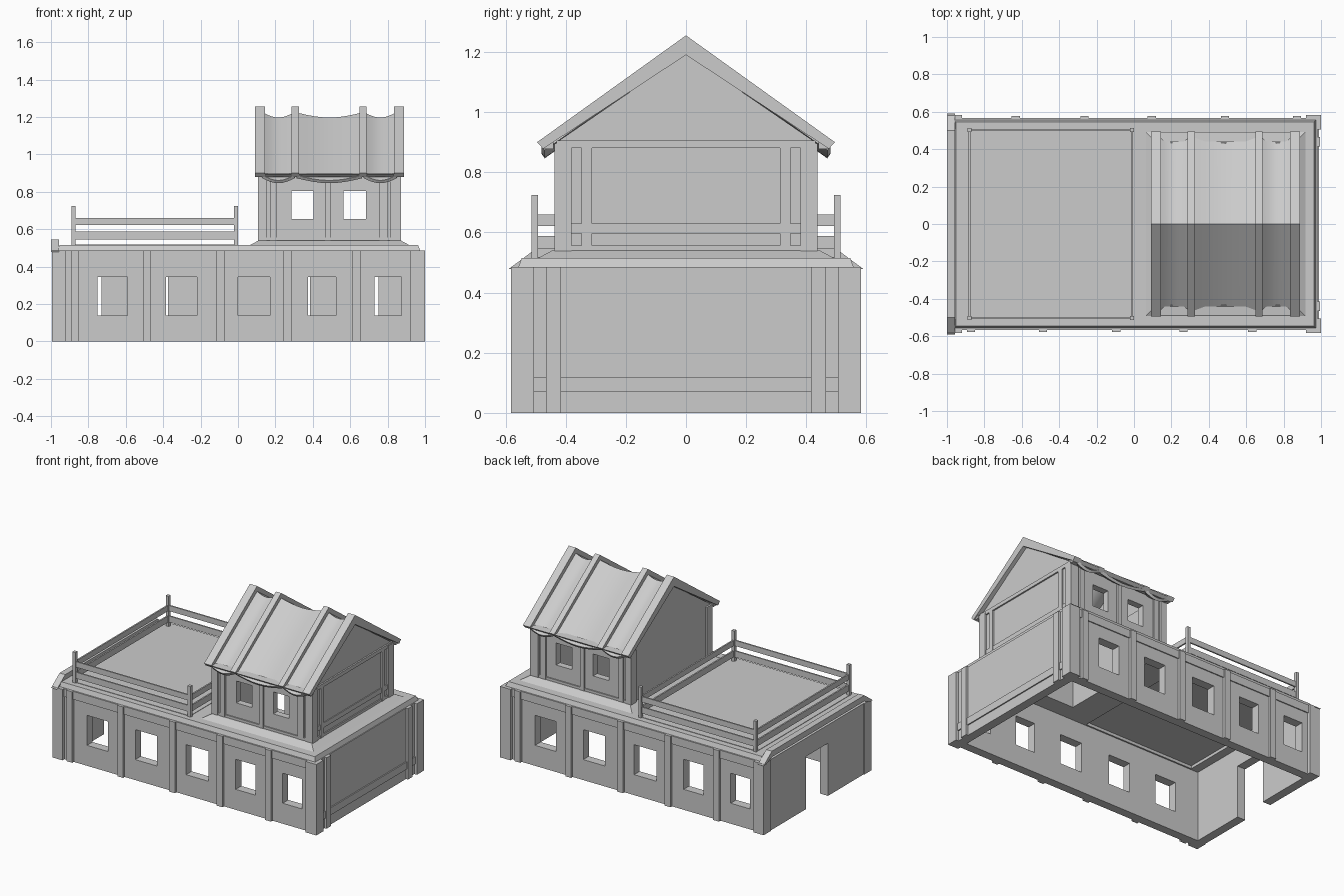
import bpy, bmesh, math

if "Cube" in bpy.data.objects:
    bpy.data.objects.remove(bpy.data.objects["Cube"])

stone = bpy.data.materials.new("pale grey")
stone.use_nodes = True
grey = (0.6, 0.6, 0.6, 1)
stone.diffuse_color = grey
stone.node_tree.nodes["Principled BSDF"].inputs["Base Color"].default_value = grey


def finish(name, bm):
    bmesh.ops.recalc_face_normals(bm, faces=bm.faces)
    me = bpy.data.meshes.new(name)
    bm.to_mesh(me)
    bm.free()
    me.materials.append(stone)
    ob = bpy.data.objects.new(name, me)
    bpy.context.collection.objects.link(ob)
    return ob


def box(name, xs, ys, zs, inset=0):
    """Box from ranges; inset narrows the top on all sides."""
    (x0, x1), (y0, y1), (z0, z1) = sorted(xs), sorted(ys), sorted(zs)
    bm = bmesh.new()
    rings = []
    for z, i in ((z0, 0), (z1, inset)):
        rings.append([bm.verts.new(p) for p in (
            (x0 + i, y0 + i, z), (x1 - i, y0 + i, z), (x1 - i, y1 - i, z), (x0 + i, y1 - i, z))])
    low, top = rings
    bm.faces.new(low)
    bm.faces.new(top)
    for k in range(4):
        n = (k + 1) % 4
        bm.faces.new((low[k], low[n], top[n], top[k]))
    return finish(name, bm)


def prism(name, profile, x0, x1):
    """Extrude a y-z profile along x."""
    bm = bmesh.new()
    face = bm.faces.new([bm.verts.new((x0, y, z)) for y, z in profile])
    res = bmesh.ops.extrude_face_region(bm, geom=[face])
    moved = [v for v in res["geom"] if isinstance(v, bmesh.types.BMVert)]
    bmesh.ops.translate(bm, verts=moved, vec=(x1 - x0, 0, 0))
    return finish(name, bm)


def select_only(ob):
    bpy.ops.object.select_all(action="DESELECT")
    ob.select_set(True)
    bpy.context.view_layer.objects.active = ob


def cut(ob, holes):
    """Cut box-shaped holes out of an object."""
    select_only(ob)
    for hole in holes:
        cutter = box("cutter", *hole)
        cutter.hide_render = True
        mod = ob.modifiers.new("cut", "BOOLEAN")
        mod.operation = "DIFFERENCE"
        mod.solver = "EXACT"
        mod.object = cutter
        bpy.ops.object.modifier_apply(modifier=mod.name)
        bpy.data.objects.remove(cutter)


# Lower storey: hollow walls, windows turned half round on the back, doorway
walls = box("lower_walls", (-0.99, 0.98), (-0.56, 0.56), (0, 0.485))
holes = [((-0.93, 0.92), (-0.5, 0.5), (-0.1, 0.6)),
         ((-1.1, -0.85), (-0.12, 0.12), (-0.1, 0.36))]
for x0, x1 in ((-0.75, -0.59), (-0.385, -0.22), (0.0, 0.17), (0.375, 0.525), (0.73, 0.875)):
    for s in (1, -1):
        holes.append(((s * x0, s * x1), (-s * 0.7, -s * 0.45), (0.14, 0.345)))
cut(walls, holes)

# Posts and top beams on the long walls
for s, side in ((1, "front"), (-1, "back")):
    for x in (-0.872, -0.487, -0.095, 0.265, 0.632):
        box(side + "_post", (s * x - 0.022, s * x + 0.022), (-s * 0.55, -s * 0.577), (0, 0.485))
    box(side + "_top_beam", (-0.92, 0.92), (-s * 0.55, -s * 0.567), (0.43, 0.485))
    box(side + "_right_corner_post", (0.92, 1.0), (-s * 0.505, -s * 0.582), (0, 0.485))
    box(side + "_left_corner_post", (-0.995, -0.92), (-s * 0.505, -s * 0.582), (0, 0.485))
    box(side + "_end_post", (0.97, 0.995), (s * 0.415, s * 0.465), (0, 0.485))
box("end_rail", (0.97, 0.988), (-0.505, 0.505), (0.07, 0.12))

# Deck with openings, terrace floor and sloped end cap
deck = box("deck", (-0.965, 0.975), (-0.558, 0.558), (0.483, 0.515), 0.012)
cut(deck, [((-0.87, -0.03), (-0.49, 0.49), (0.4, 0.6)),
           ((0.17, 0.81), (-0.38, 0.38), (0.4, 0.6))])
box("terrace_floor", (-0.89, -0.01), (-0.505, 0.505), (0.503, 0.518))
prism("end_cap", [(-0.59, 0.478), (-0.5, 0.545), (0.5, 0.545), (0.59, 0.478),
                  (0.56, 0.478), (0.5, 0.505), (-0.5, 0.505), (-0.56, 0.478)], -1.0, -0.957)

# Terrace railing
for y in (-0.503, 0.503):
    for x in (-0.88, -0.01):
        box("railing_post", (x - 0.011, x + 0.011), (y - 0.011, y + 0.011), (0.51, 0.725))
for z0, z1 in ((0.545, 0.588), (0.622, 0.66)):
    for s in (-1, 1):
        box("long_rail", (-0.88, -0.01), (s * 0.498, s * 0.508), (z0, z1))
    for x in (-0.88, -0.01):
        box("cross_rail", (x - 0.005, x + 0.005), (-0.5, 0.5), (z0, z1))

# Upper house: flared skirt, hollow walls and windows
inside = ((0.17, 0.81), (-0.38, 0.38), (0.4, 1.0))
skirt = box("house_skirt", (0.06, 0.92), (-0.495, 0.495), (0.513, 0.54), 0.05)
cut(skirt, [inside])
house = box("house_walls", (0.12, 0.86), (-0.425, 0.425), (0.53, 0.895))
cut(house, [inside] + [((x, x + 0.12), (-0.6, 0.6), (0.655, 0.805)) for x in (0.285, 0.565)])

# House timber framing
for s in (-1, 1):
    for x0, x1 in ((0.17, 0.205), (0.465, 0.495), (0.757, 0.8)):
        box("house_post", (x0, x1), (s * 0.42, s * 0.436), (0.54, 0.895))
    box("house_sill", (0.12, 0.86), (s * 0.42, s * 0.433), (0.535, 0.557))
    for x0, x1 in ((0.108, 0.152), (0.812, 0.872)):
        box("house_corner_post", (x0, x1), (s * 0.38, s * 0.438), (0.535, 0.895))
    box("house_end_post", (0.85, 0.87), (s * 0.313, s * 0.348), (0.535, 0.895))
box("house_end_sill", (0.85, 0.868), (-0.4, 0.4), (0.535, 0.557))
box("house_end_rail", (0.85, 0.866), (-0.4, 0.4), (0.597, 0.63))

# Gables and tie beams
for x0, x1 in ((0.12, 0.145), (0.835, 0.86)):
    prism("gable", [(-0.44, 0.893), (0.44, 0.893), (0, 1.195)], x0, x1)
box("tie_beam", (0.85, 0.87), (-0.43, 0.43), (0.88, 0.905))

# Roof rafters
chevron = [(-0.495, 0.9), (0, 1.255), (0.495, 0.9), (0.475, 0.878), (0, 1.19), (-0.475, 0.878)]
rafters = [(0.09, 0.145), (0.287, 0.327), (0.65, 0.688), (0.833, 0.887)]
for x0, x1 in rafters:
    prism("rafter", chevron, x0, x1)

# Sagging roof sheets between the rafters
steps = 8
for left, right in zip(rafters, rafters[1:]):
    bm = bmesh.new()
    rows = []
    x0, x1 = left[1] - 0.01, right[0] + 0.01
    for i in range(steps + 1):
        t = i / steps
        ridge = 1.223 - 0.026 * math.sin(math.pi * t)
        rows.append([bm.verts.new((x0 + (x1 - x0) * t, y, ridge - abs(y) * 0.7))
                     for y in (-0.48, 0, 0.48)])
    for a, b in zip(rows, rows[1:]):
        for k in range(2):
            bm.faces.new((a[k], b[k], b[k + 1], a[k + 1]))
    sheet = finish("roof_sheet", bm)
    if sheet.data.polygons[0].normal.z < 0:
        sheet.data.flip_normals()
    mod = sheet.modifiers.new("thickness", "SOLIDIFY")
    mod.thickness = 0.018
    mod.offset = -1
    select_only(sheet)
    bpy.ops.object.modifier_apply(modifier=mod.name)
    bpy.ops.object.shade_smooth_by_angle(angle=math.radians(30))

# Eave boards
for s in (-1, 1):
    prism("eave_board", [(s * 0.44, 0.9), (s * 0.49, 0.895), (s * 0.47, 0.878), (s * 0.44, 0.878)],
          0.1, 0.88)
